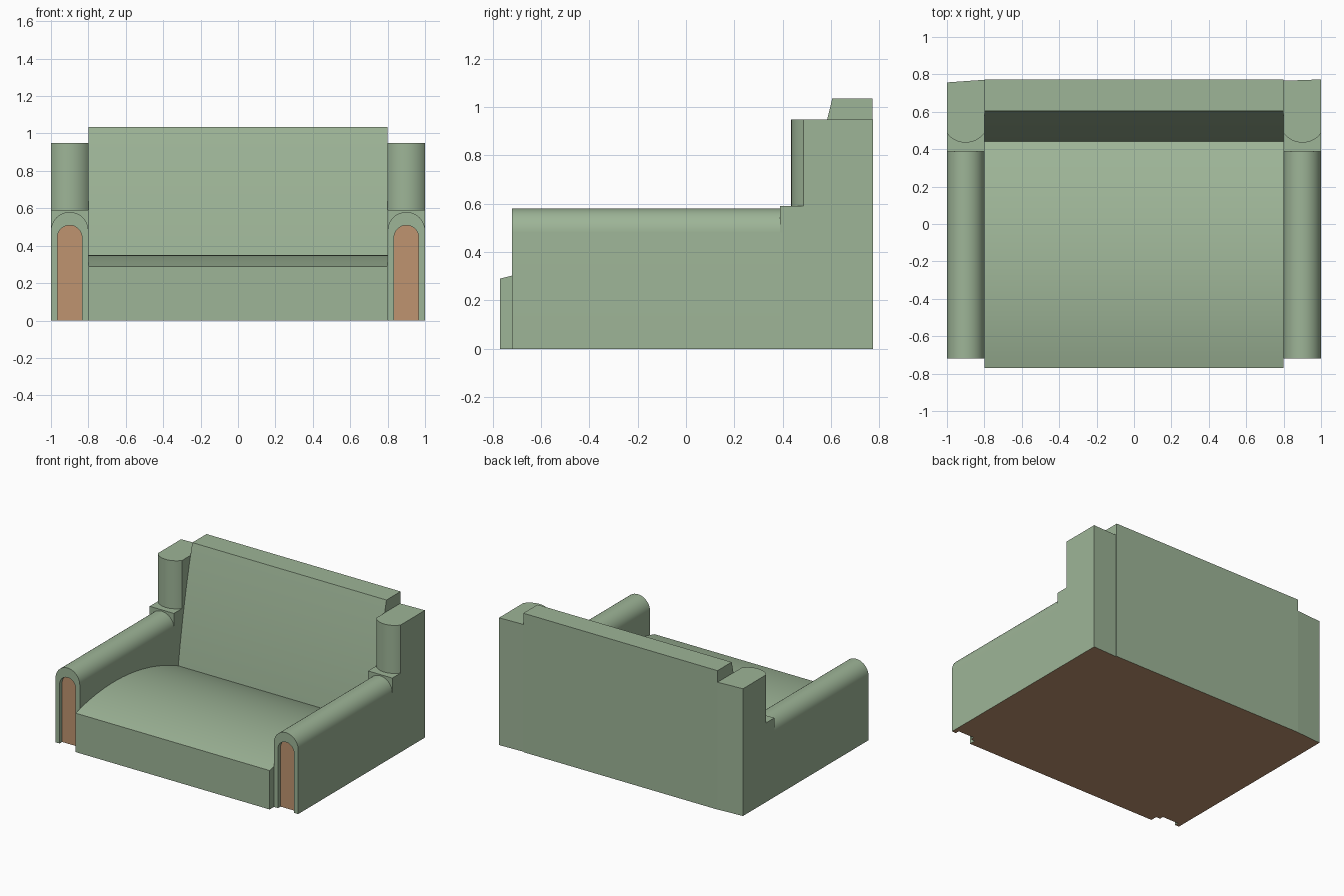
import bpy, bmesh, math
from mathutils import Vector

cube = bpy.data.objects.get("Cube")
if cube:
    bpy.data.objects.remove(cube, do_unlink=True)


def material(name, rgb):
    m = bpy.data.materials.new(name)
    m.use_nodes = True
    m.diffuse_color = (*rgb, 1)
    m.node_tree.nodes["Principled BSDF"].inputs["Base Color"].default_value = (*rgb, 1)
    return m


SAGE = material("sage_fabric", (0.34, 0.46, 0.31))
WOOD = material("tan_wood", (0.52, 0.295, 0.16))


def finish(name, bm):
    """Turn a bmesh into an object; undersides become wood."""
    bmesh.ops.recalc_face_normals(bm, faces=bm.faces)
    for f in bm.faces:
        if f.normal.z < -0.9 and f.calc_center_median().z < 0.01:
            f.material_index = 1
    mesh = bpy.data.meshes.new(name)
    bm.to_mesh(mesh)
    bm.free()
    mesh.materials.append(SAGE)
    mesh.materials.append(WOOD)
    ob = bpy.data.objects.new(name, mesh)
    bpy.context.collection.objects.link(ob)
    bpy.ops.object.select_all(action='DESELECT')
    ob.select_set(True)
    bpy.context.view_layer.objects.active = ob
    bpy.ops.object.shade_smooth_by_angle(angle=math.radians(25))
    return ob


def prism(name, points, vector):
    """Extrude a closed outline of 3D points along a vector."""
    bm = bmesh.new()
    face = bm.faces.new([bm.verts.new(p) for p in points])
    new = bmesh.ops.extrude_face_region(bm, geom=[face], use_keep_orig=True)["geom"]
    verts = [v for v in new if isinstance(v, bmesh.types.BMVert)]
    bmesh.ops.translate(bm, verts=verts, vec=Vector(vector))
    return finish(name, bm)


def arch(cx, y, half, spring, steps=20):
    """Open arch outline standing on the floor."""
    arc = [(cx + half * math.cos(math.pi * i / steps), y,
            spring + half * math.sin(math.pi * i / steps)) for i in range(steps + 1)]
    return [(cx + half, y, 0)] + arc + [(cx - half, y, 0)]


def arm(name, cx):
    """Round-topped arm with a recessed arched front panel."""
    bm = bmesh.new()
    loops = [[bm.verts.new(p) for p in outline] for outline in (
        arch(cx, 0.4, 0.1, 0.48), arch(cx, -0.72, 0.1, 0.48),
        arch(cx, -0.72, 0.066, 0.443), arch(cx, -0.69, 0.066, 0.443))]
    for a, b in zip(loops, loops[1:]):
        for i in range(len(a) - 1):
            bm.faces.new((a[i], a[i + 1], b[i + 1], b[i]))
    bm.faces.new(loops[0])
    bm.faces.new(loops[-1]).material_index = 1
    bm.faces.new([l[0] for l in loops] + [l[-1] for l in reversed(loops)])
    finish(name, bm)


# Seat and backrest: one side profile with a domed cushion and leaning back
def crown(y):
    return 0.35 - 0.295 * (y + 0.319) ** 2


seat = [(y, crown(y)) for y in (-0.77 + 1.21 * i / 24 for i in range(25))]
back = []
for i in range(1, 13):
    t = i / 12
    back.append((0.44 + 0.165 * t - 0.05 * t * (1 - t), 0.18 + 0.855 * t))
side = [(-0.77, 0)] + seat + back + [(0.772, 1.035), (0.772, 0)]
prism("seat_and_backrest", [(-0.8, y, z) for y, z in side], (1.6, 0, 0))

# Arms, rear corner blocks and rounded posts on both sides
for label, s, outer_y, inner_y in (("left", 1, 0.773, 0.766), ("right", -1, 0.757, 0.771)):
    arm(label + "_arm", s * 0.9)
    rear = [(s, outer_y), (s * 0.8, inner_y)]
    block = [(s * 0.8, 0.388), (s, 0.388)] + rear
    prism(label + "_corner_block", [(x, y, 0) for x, y in block], (0, 0, 0.59))
    sweep = math.asin(0.8)
    bow = [(s * (0.9 + 0.125 * math.sin(a)), 0.56 - 0.125 * math.cos(a))
           for a in (sweep * (i / 8 - 1) for i in range(17))]
    prism(label + "_post", [(x, y, 0.59) for x, y in bow + rear], (0, 0, 0.358))
